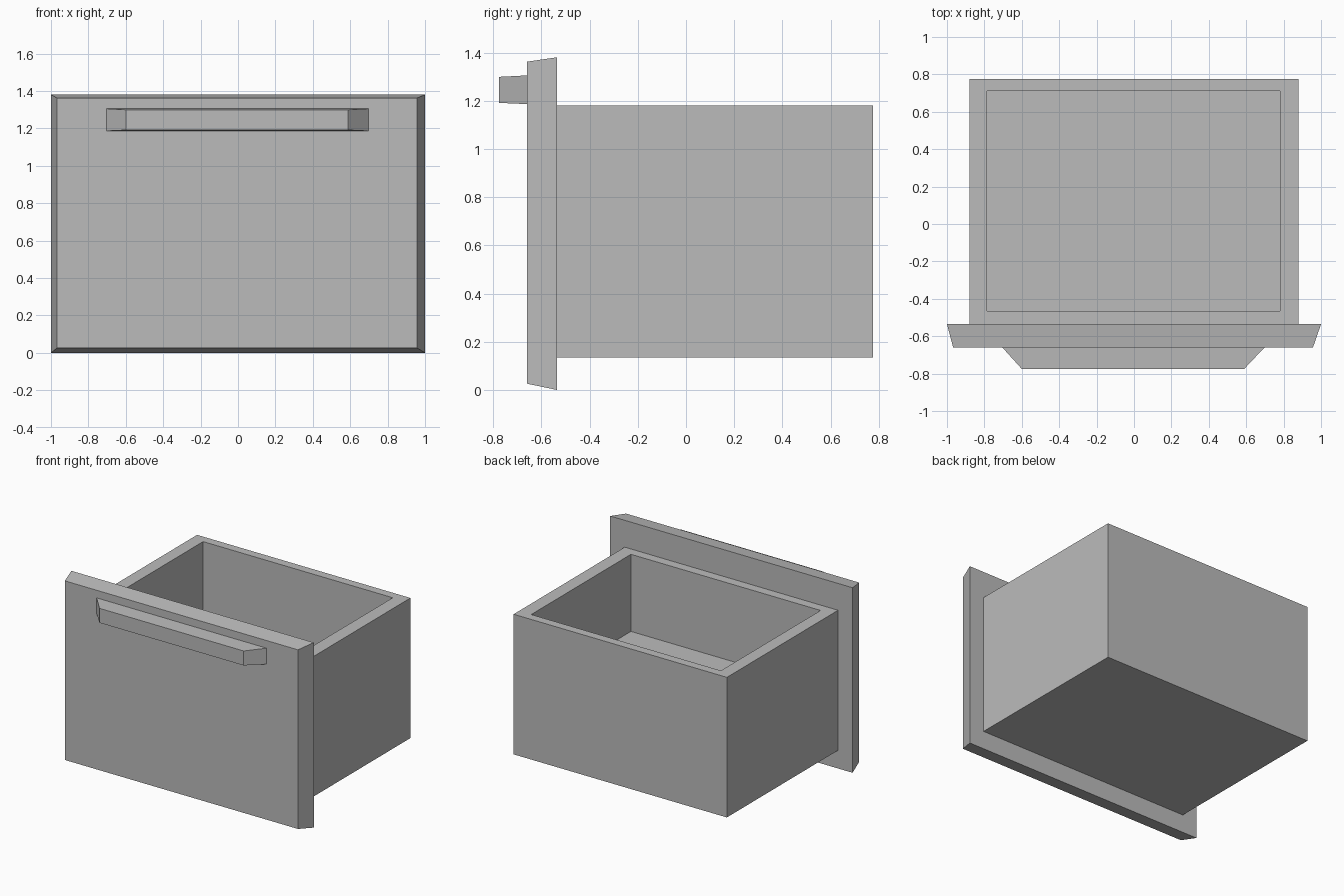
import bpy
import bmesh

cube = bpy.data.objects.get("Cube")
if cube:
    bpy.data.objects.remove(cube, do_unlink=True)

GREY = (0.5, 0.5, 0.5, 1.0)
grey = bpy.data.materials.new("plain grey")
grey.use_nodes = True
grey.diffuse_color = GREY
grey.node_tree.nodes["Principled BSDF"].inputs["Base Color"].default_value = GREY


def add_object(name, bm):
    bmesh.ops.recalc_face_normals(bm, faces=bm.faces)
    mesh = bpy.data.meshes.new(name)
    bm.to_mesh(mesh)
    bm.free()
    mesh.materials.append(grey)
    obj = bpy.data.objects.new(name, mesh)
    bpy.context.collection.objects.link(obj)
    return obj


def tapered_slab(name, back_y, back, front_y, front):
    """Loft between two upright rectangles given as (x0, x1, z0, z1)."""
    bm = bmesh.new()
    rings = []
    for y, (x0, x1, z0, z1) in ((back_y, back), (front_y, front)):
        corners = ((x0, z0), (x1, z0), (x1, z1), (x0, z1))
        rings.append([bm.verts.new((x, y, z)) for x, z in corners])
    for ring in rings:
        bm.faces.new(ring)
    for i in range(4):
        j = (i + 1) % 4
        bm.faces.new((rings[0][i], rings[0][j], rings[1][j], rings[1][i]))
    return add_object(name, bm)


def open_box(name, outer, inner, bottom, floor, top):
    """Open tray from two plan rectangles given as (x0, x1, y0, y1)."""
    bm = bmesh.new()
    rings = []
    for rect, z in ((outer, bottom), (outer, top), (inner, top), (inner, floor)):
        x0, x1, y0, y1 = rect
        corners = ((x0, y0), (x1, y0), (x1, y1), (x0, y1))
        rings.append([bm.verts.new((x, y, z)) for x, y in corners])
    for lower, upper in zip(rings, rings[1:]):
        for i in range(4):
            j = (i + 1) % 4
            bm.faces.new((lower[i], lower[j], upper[j], upper[i]))
    bm.faces.new(rings[0])
    bm.faces.new(rings[-1])
    return add_object(name, bm)


# Drawer body with its raised inner floor
open_box("drawer_box", (-0.88, 0.88, -0.535, 0.775),
         (-0.785, 0.78, -0.465, 0.71), 0.135, 0.605, 1.18)

# Front panel with bevelled rim
tapered_slab("front_panel", -0.535, (-1, 1, 0, 1.38),
             -0.66, (-0.967, 0.957, 0.026, 1.362))

# Pull handle with slanted ends
tapered_slab("handle", -0.66, (-0.704, 0.698, 1.186, 1.305),
             -0.775, (-0.6, 0.589, 1.191, 1.299))
